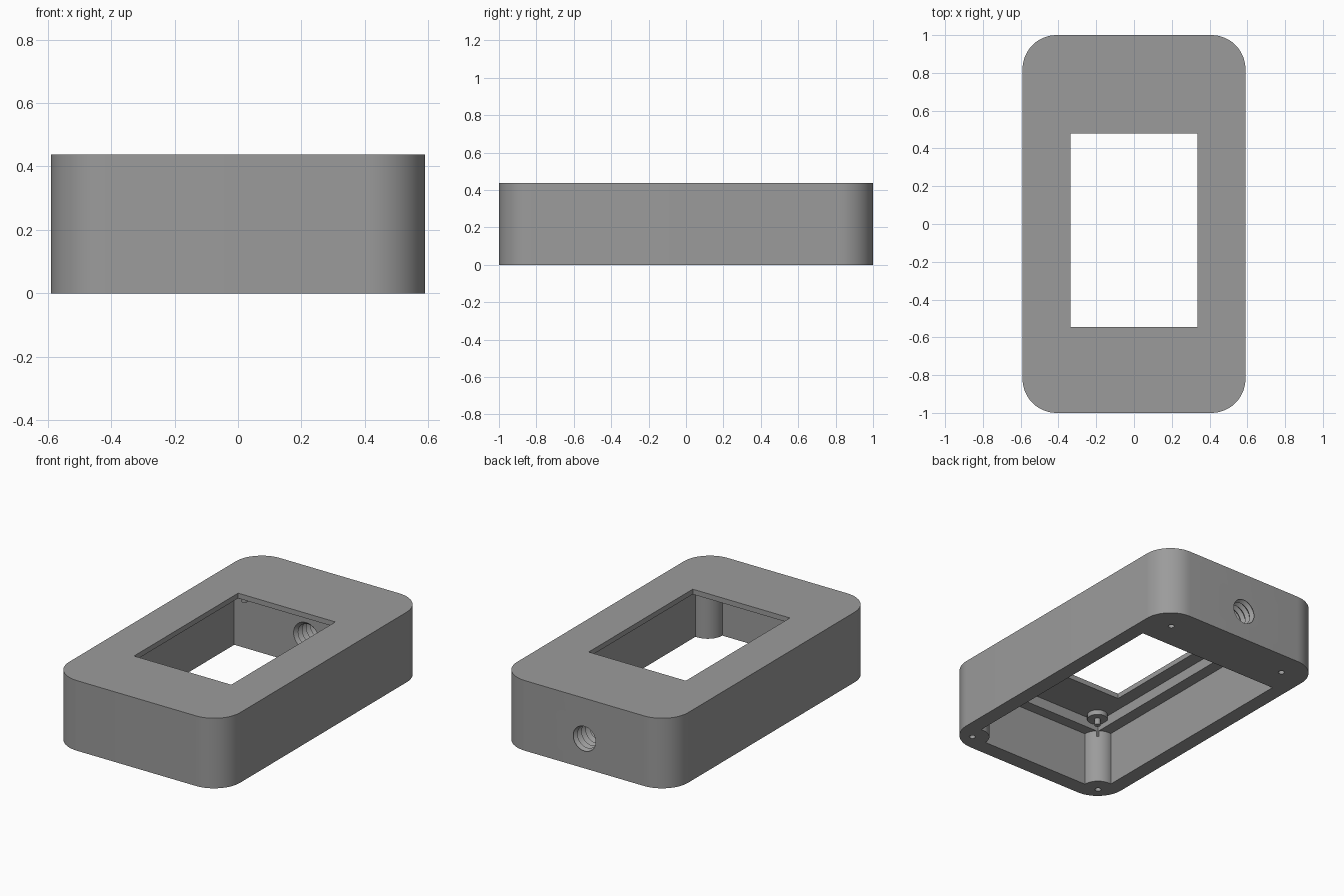
import bpy, bmesh, math
from mathutils import Matrix

if "Cube" in bpy.data.objects:
    bpy.data.objects.remove(bpy.data.objects["Cube"])

grey = bpy.data.materials.new("mid_grey")
grey.diffuse_color = (0.33, 0.33, 0.33, 1)
grey.use_nodes = True
grey.node_tree.nodes["Principled BSDF"].inputs["Base Color"].default_value = grey.diffuse_color


def finish(name, bm):
    bmesh.ops.recalc_face_normals(bm, faces=bm.faces[:])
    me = bpy.data.meshes.new(name)
    bm.to_mesh(me)
    bm.free()
    me.materials.append(grey)
    ob = bpy.data.objects.new(name, me)
    bpy.context.collection.objects.link(ob)
    return ob


def prism(name, outline, z0, z1):
    """Extrude a 2D outline from z0 to z1."""
    bm = bmesh.new()
    face = bm.faces.new([bm.verts.new((x, y, z0)) for x, y in outline])
    top = bmesh.ops.extrude_face_region(bm, geom=[face])["geom"]
    bmesh.ops.translate(bm, vec=(0, 0, z1 - z0),
                        verts=[v for v in top if isinstance(v, bmesh.types.BMVert)])
    return finish(name, bm)


def rect(x, y0, y1):
    return [(-x, y0), (x, y0), (x, y1), (-x, y1)]


def arc(cx, cy, r, a0, a1, n):
    return [(cx + r * math.cos(math.radians(a0 + (a1 - a0) * i / n)),
             cy + r * math.sin(math.radians(a0 + (a1 - a0) * i / n))) for i in range(n + 1)]


def lathe(name, profile, matrix, n=32):
    """Closed turned solid from (radius, height) pairs."""
    bm = bmesh.new()
    rings = [[bm.verts.new((r * math.cos(math.tau * i / n), r * math.sin(math.tau * i / n), h))
              for i in range(n)] for r, h in profile]
    for a, b in zip(rings, rings[1:]):
        for i in range(n):
            j = (i + 1) % n
            bm.faces.new((a[i], a[j], b[j], b[i]))
    bm.faces.new(rings[0][::-1])
    bm.faces.new(rings[-1])
    bm.transform(matrix)
    return finish(name, bm)


def cut(target, cutter):
    cutter.hide_render = True
    mod = target.modifiers.new("cut", 'BOOLEAN')
    mod.operation, mod.solver, mod.object = 'DIFFERENCE', 'EXACT', cutter
    bpy.context.view_layer.objects.active = target
    bpy.ops.object.modifier_apply(modifier=mod.name)
    bpy.data.objects.remove(cutter)


def smooth(ob):
    bpy.ops.object.select_all(action='DESELECT')
    ob.select_set(True)
    bpy.context.view_layer.objects.active = ob
    bpy.ops.object.shade_smooth_by_angle(angle=math.radians(30))


# Outer shell with rounded vertical corners
W, L, H, R = 0.59, 1.0, 0.437, 0.18
outline = []
for k, (sx, sy) in enumerate([(1, 1), (-1, 1), (-1, -1), (1, -1)]):
    outline += arc(sx * (W - R), sy * (L - R), R, 90 * k, 90 * k + 90, 14)
shell = prism("case_shell", outline, 0, H)

# Main cavity, leaving round screw posts in the two front corners
post = arc(0.48, -0.9, 0.1, 180, 81.4, 14)
cavity = post + [(0.495, 0.67), (-0.495, 0.67)] + [(-x, y) for x, y in post[::-1]]
cut(shell, prism("cavity_cutter", cavity, -0.1, 0.34))

# Shallow display recess and the window through the top
cut(shell, prism("recess_cutter", rect(0.42, -0.83, 0.65), 0.3, 0.405))
cut(shell, prism("window_cutter", rect(0.335, -0.545, 0.48), 0.35, 0.6))

# Blind screw holes in the underside
for x, y in [(0.42, 0.84), (0.48, -0.9)]:
    for s in (-1, 1):
        cut(shell, lathe("screw_hole_cutter", [(0.018, -0.1), (0.018, 0.25)],
                         Matrix.Translation((s * x, y, 0)), 20))

# Threaded cable hole through the thick back wall
pitch = 0.04
thread = [(0.068 if i % 2 else 0.086, 0.59 + i * pitch / 2) for i in range(24)]
cut(shell, lathe("thread_cutter", thread, Matrix.Translation((0, 0, 0.185))
                 @ Matrix.Rotation(-math.pi / 2, 4, 'X')))
smooth(shell)

# Mounting bosses with locating pins under the top panel
for y in (-0.77, 0.59):
    for s in (-1, 1):
        smooth(lathe("mounting_boss", [(0.018, 0.335), (0.018, 0.375), (0.06, 0.375), (0.06, 0.408)],
                     Matrix.Translation((s * 0.367, y, 0)), 24))
